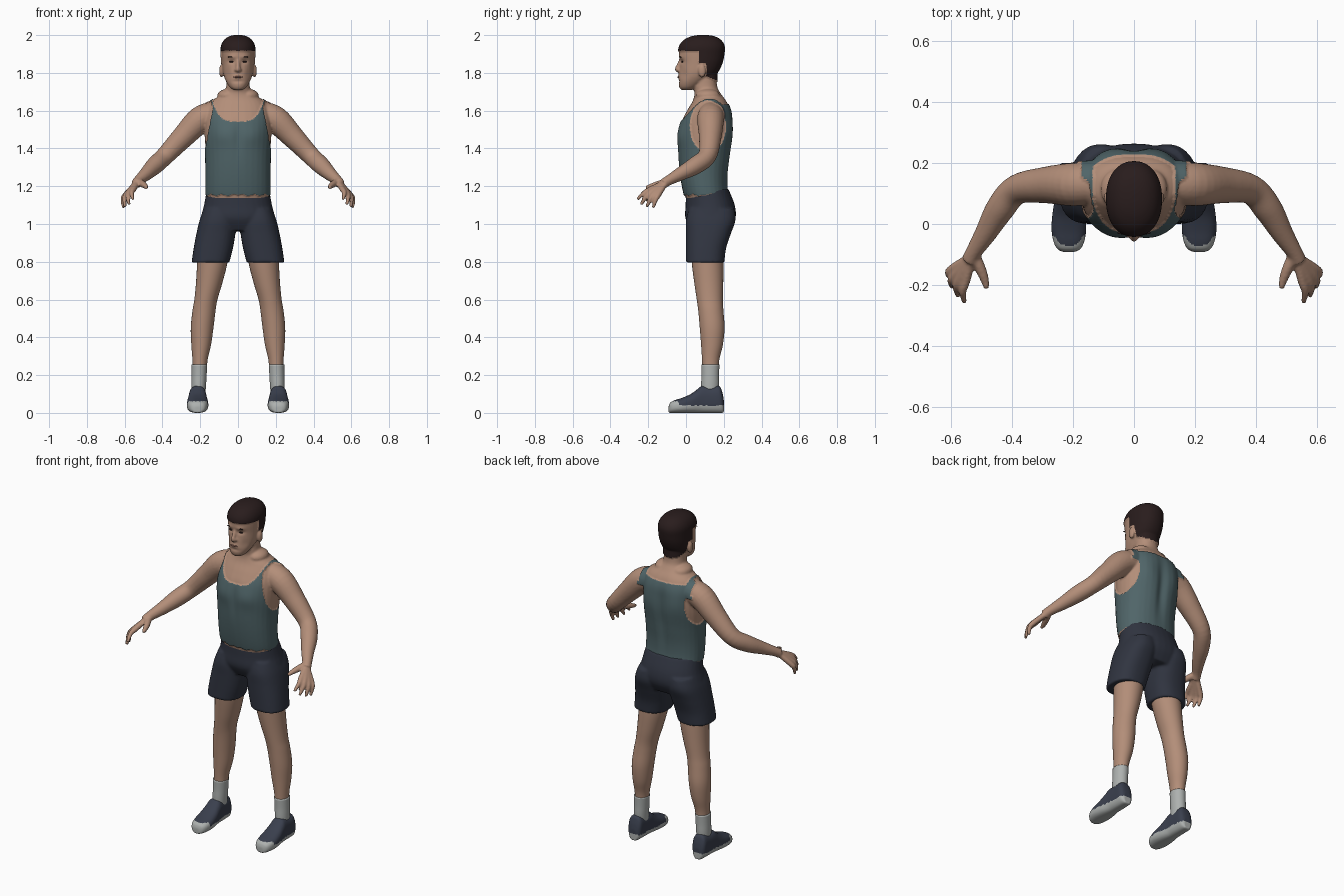
import bpy, bmesh, math
from mathutils import Vector

cube = bpy.data.objects.get("Cube")
if cube:
    bpy.data.objects.remove(cube)


def material(name, r, g, b):
    m = bpy.data.materials.new(name)
    m.diffuse_color = (r, g, b, 1)
    m.use_nodes = True
    m.node_tree.nodes["Principled BSDF"].inputs["Base Color"].default_value = (r, g, b, 1)
    return m


SKIN = material("skin", .45, .27, .19)
SHIRT = material("shirt teal", .08, .13, .14)
SHORTS = material("shorts navy", .03, .035, .052)
HAIR = material("hair brown", .022, .012, .012)
SOCK = material("sock grey", .42, .44, .43)
SHOE = material("shoe navy", .042, .05, .075)
LIP = material("lip", .27, .13, .1)


def smooth_rows(rows, steps=5):
    """Catmull-Rom interpolation of rows of numbers."""
    out = []
    for i in range(len(rows) - 1):
        a, b, c, d = (rows[min(max(i + k, 0), len(rows) - 1)] for k in (-1, 0, 1, 2))
        for s in range(steps):
            t = s / steps
            out.append([q + t * (r - p) / 2 + t * t * (p - 2.5 * q + 2 * r - w / 2)
                        + t ** 3 * (1.5 * (q - r) + (w - p) / 2)
                        for p, q, r, w in zip(a, b, c, d)])
    return out + [list(rows[-1])]


def skin_rings(bm, rings, power, seg=32):
    """Rings are (centre, half axis, half axis); capped at both ends."""
    loops = []
    for c, u, v in rings:
        loop = []
        for k in range(seg):
            a = math.tau * k / seg
            p, q = math.cos(a), math.sin(a)
            e = 2 / power
            loop.append(bm.verts.new(c + u * math.copysign(abs(p) ** e, p)
                                     + v * math.copysign(abs(q) ** e, q)))
        loops.append(loop)
    faces = [bm.faces.new(loops[0]), bm.faces.new(loops[-1][::-1])]
    for a, b in zip(loops, loops[1:]):
        for k in range(seg):
            n = (k + 1) % seg
            faces.append(bm.faces.new((a[k], b[k], b[n], a[n])))
    bmesh.ops.recalc_face_normals(bm, faces=faces)


def stack(bm, rows, power=2.2):
    """Upright loft: rows of z, centre x, half width, front y, back y."""
    skin_rings(bm, [(Vector((x, (f + b) / 2, z)), Vector((w, 0, 0)), Vector((0, (b - f) / 2, 0)))
                    for z, x, w, f, b in smooth_rows(rows)], power)


def limb(bm, rows, seg=20):
    """Round tube along a path: rows of x, y, z, radius."""
    rows = smooth_rows(rows)
    rings = []
    for i, (x, y, z, r) in enumerate(rows):
        t = Vector(rows[min(i + 1, len(rows) - 1)][:3]) - Vector(rows[max(i - 1, 0)][:3])
        u = t.cross(Vector((.3, .2, 1))).normalized()
        rings.append((Vector((x, y, z)), u * r, t.cross(u).normalized() * r))
    skin_rings(bm, rings, 2, seg)


def ball(bm, centre, size):
    made = bmesh.ops.create_uvsphere(bm, u_segments=20, v_segments=12, radius=1)["verts"]
    for v in made:
        v.co = Vector(centre) + Vector(a * b for a, b in zip(v.co, size))


def finish(name, bm, mats, voxel=0, smooth=4):
    me = bpy.data.meshes.new(name)
    bm.to_mesh(me)
    bm.free()
    ob = bpy.data.objects.new(name, me)
    bpy.context.scene.collection.objects.link(ob)
    if voxel:
        # Fuse overlapping volumes, then relax the surface
        mod = ob.modifiers.new("fuse", "REMESH")
        mod.mode, mod.voxel_size = "VOXEL", voxel
        mod = ob.modifiers.new("relax", "SMOOTH")
        mod.factor, mod.iterations = .5, smooth
        bpy.context.view_layer.update()
        fused = bpy.data.meshes.new_from_object(ob.evaluated_get(bpy.context.evaluated_depsgraph_get()))
        ob.modifiers.clear()
        ob.data = fused
    ob.data.materials.clear()
    for m in mats:
        ob.data.materials.append(m)
    for p in ob.data.polygons:
        p.use_smooth = True
        p.material_index = 0
    return ob


# Body: torso, neck and head
bm = bmesh.new()
stack(bm, [(1.1, 0, .165, .01, .24), (1.17, 0, .167, -.01, .218), (1.26, 0, .167, -.026, .217),
           (1.36, 0, .169, -.036, .23), (1.46, 0, .176, -.038, .243), (1.54, 0, .176, -.025, .242),
           (1.6, 0, .168, .005, .236), (1.65, 0, .142, .035, .215), (1.69, 0, .08, .045, .185),
           (1.73, 0, .062, .04, .165), (1.82, 0, .06, .05, .16)])
stack(bm, [(1.71, 0, .025, -.025, .03), (1.725, 0, .045, -.036, .06), (1.76, 0, .066, -.04, .11),
           (1.8, 0, .079, -.037, .16), (1.85, 0, .084, -.032, .187), (1.9, 0, .086, -.037, .198),
           (1.94, 0, .085, -.032, .2), (1.97, 0, .07, -.008, .182), (1.988, 0, .045, .03, .15),
           (1.995, 0, .015, .07, .11)])
limb(bm, [(0, -.028, 1.872, .008), (0, -.042, 1.835, .011), (0, -.048, 1.818, .012), (0, -.03, 1.806, .008)])
ball(bm, (0, -.03, 1.779), (.026, .014, .012))

# Arms, hands and ears
FINGERS = [((.552, -.185, 1.185), (.557, -.258, 1.13)), ((.573, -.182, 1.172), (.577, -.238, 1.103)),
           ((.588, -.168, 1.16), (.597, -.208, 1.09)), ((.597, -.148, 1.152), (.606, -.174, 1.086))]
for s in (1, -1):
    limb(bm, [(s * x, y, z, r) for x, y, z, r in
              [(.12, .135, 1.585, .066), (.2, .13, 1.552, .071), (.29, .128, 1.462, .06),
               (.385, .113, 1.362, .049), (.44, .05, 1.31, .047), (.487, -.03, 1.265, .036),
               (.525, -.09, 1.232, .027), (.54, -.12, 1.213, .027)]], 24)
    for knuckle, tip in FINGERS:
        k, t = Vector(knuckle), Vector(tip)
        mid = k.lerp(t, .5) + Vector((.008, 0, .008))
        path = [((.532, -.105, 1.222), .015), (k, .0155), (mid, .0125), (t, .0085)]
        limb(bm, [(s * p[0], p[1], p[2], r) for p, r in path], 12)
    limb(bm, [(s * x, y, z, r) for x, y, z, r in
              [(.525, -.1, 1.225, .019), (.503, -.15, 1.21, .018), (.49, -.185, 1.2, .014), (.484, -.213, 1.193, .009)]], 12)
    ball(bm, (s * .009, -.04, 1.816), (.011, .011, .008))
    ball(bm, (s * .088, .085, 1.81), (.012, .02, .035))
    ball(bm, (s * .055, .115, 1.68), (.055, .065, .035))
body = finish("body", bm, [SKIN, SHIRT, HAIR], .006)

# Soft sculpting: centre, spread, push along y (mirrored)
SCULPT = [((.034, -.025, 1.86), (.02, .04, .011), .008), ((.034, -.03, 1.885), (.025, .03, .009), -.004),
          ((.055, -.01, 1.79), (.02, .04, .03), .006), ((0, -.04, 1.755), (.03, .03, .008), .005),
          ((.08, -.03, 1.47), (.06, .06, .05), -.008), ((0, -.03, 1.45), (.02, .06, .1), .006),
          ((0, .23, 1.42), (.03, .06, .16), -.016), ((.095, .23, 1.52), (.05, .06, .08), .008)]
for v in body.data.vertices:
    q = Vector((abs(v.co.x), v.co.y, v.co.z))
    for c, spread, push in SCULPT:
        d = sum(((a - b) / r) ** 2 for a, b, r in zip(q, c, spread))
        if d < 9:
            v.co.y += push * math.exp(-d)


def is_hair(x, y, z):
    if z < 1.74 or (abs(x) > .086 and z < 1.845):
        return False
    nape = y > .105 and z > 1.785 - .5 * (y - .105)
    return z > 1.915 or (y > .068 and z > 1.85) or nape


def is_shirt(x, y, z):
    x = abs(x)
    if z < 1.155 + .004 * math.sin(90 * x + 40 * y) or z > 1.7 or x > .205:
        return False
    hole = x > .1 and ((y - .115) / .092) ** 2 + ((z - 1.515) / .135) ** 2 < 1
    outer = x > .17 + .012 * (z < 1.58) and z > 1.42
    low = 1.54 if y < .12 else 1.63
    neck = x < .132 and z > low + .1 * (x / .13) ** 4 * (y < .12)
    return not (hole or outer or neck)


lifted = set()
for p in body.data.polygons:
    c = p.center
    p.material_index = 2 if is_hair(*c) else 1 if is_shirt(*c) else 0
    if p.material_index:
        lifted.update(p.vertices)
normals = {i: body.data.vertices[i].normal.copy() for i in lifted}
for i, n in normals.items():
    body.data.vertices[i].co += n * .006

# Face details
bm = bmesh.new()
for s in (1, -1):
    ball(bm, (s * .034, -.02, 1.859), (.014, .005, .004))
    ball(bm, (s * .036, -.029, 1.884), (.019, .005, .003))
finish("eyes_and_brows", bm, [HAIR])
bm = bmesh.new()
ball(bm, (0, -.04, 1.778), (.024, .006, .005))
finish("lips", bm, [LIP])

# Shorts: hips fused with two wide legs
bm = bmesh.new()
stack(bm, [(1.185, 0, .165, 0, .225), (1.1, 0, .18, -.002, .258), (1.03, 0, .196, -.003, .262), (.965, 0, .18, .03, .23)])
for s in (1, -1):
    stack(bm, [(1.08, s * .1, .08, .015, .255), (1.02, s * .108, .095, 0, .262), (.95, s * .117, .103, 0, .238),
               (.87, s * .131, .104, 0, .212), (.795, s * .146, .1, 0, .203)], 2.4)
finish("shorts", bm, [SHORTS], .008, 3)

for s, side in ((1, "left"), (-1, "right")):
    # Bare leg
    bm = bmesh.new()
    stack(bm, [(z, s * x, w, f, b) for z, x, w, f, b in
               [(.86, .13, .083, .025, .195), (.78, .138, .079, .032, .198), (.68, .154, .069, .045, .197),
                (.6, .17, .061, .057, .195), (.54, .18, .061, .065, .198), (.45, .19, .06, .073, .204),
                (.36, .195, .052, .08, .195), (.28, .201, .04, .085, .176), (.2, .203, .036, .088, .17)]], 2)
    finish(side + "_leg", bm, [SKIN])
    # Sock
    bm = bmesh.new()
    stack(bm, [(z, s * x, w, f, b) for z, x, w, f, b in
               [(.255, .204, .041, .081, .177), (.2, .206, .04, .082, .175),
                (.15, .208, .039, .08, .175), (.08, .21, .036, .08, .17)]], 2)
    finish(side + "_sock", bm, [SOCK])
    # Shoe lofted from toe to heel: y, top, half width
    bm = bmesh.new()
    rows = [(-.092, .035, .018), (-.083, .055, .037), (-.06, .067, .05), (-.02, .08, .057), (.025, .1, .055),
            (.06, .125, .05), (.085, .143, .047), (.13, .14, .045), (.175, .143, .043), (.192, .11, .035), (.2, .07, .022)]
    skin_rings(bm, [(Vector((s * .214, y, top / 2)), Vector((w, 0, 0)), Vector((0, 0, top / 2)))
                    for y, top, w in smooth_rows(rows)], 2.6)
    shoe = finish(side + "_shoe", bm, [SHOE, SOCK], .005, 2)
    for p in shoe.data.polygons:
        c = p.center
        p.material_index = int(c.z < .04 or (c.y < -.04 and c.z < .062))
    for v in shoe.data.vertices:
        v.co.z = max(v.co.z, 0)
